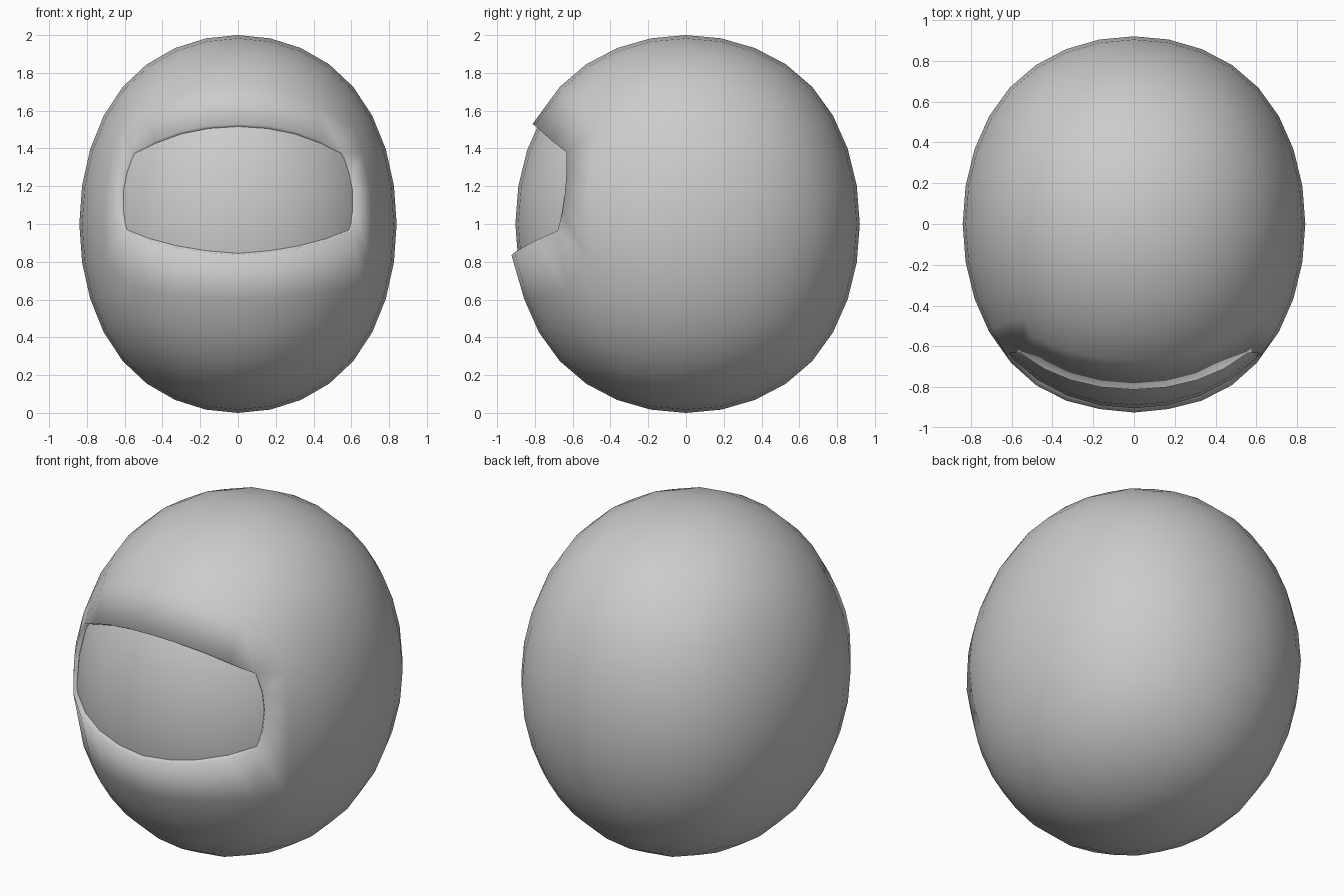
import bpy, bmesh
from mathutils import Vector

if "Cube" in bpy.data.objects:
    bpy.data.objects.remove(bpy.data.objects["Cube"])

HALF = Vector((0.84, 0.92, 1.0))


def rounded_block(name, half):
    """Cube smoothed into an ovoid, fitted to the given half sizes at the origin."""
    bpy.ops.mesh.primitive_cube_add(size=2)
    ob = bpy.context.object
    ob.name = name
    mod = ob.modifiers.new("round", 'SUBSURF')
    mod.levels = 3
    bpy.ops.object.modifier_apply(modifier=mod.name)
    r = max(v.co.x for v in ob.data.vertices)
    for v in ob.data.vertices:
        v.co = Vector((v.co.x * half.x / r, v.co.y * half.y / r, v.co.z * half.z / r))
    ob.location.z = 1
    bpy.ops.object.transform_apply(location=True, rotation=False, scale=False)
    bpy.ops.object.shade_smooth()
    return ob


# inner surface seen through the opening
rounded_block("visor", HALF * 0.982)

# outer shell with the face opening
shell = rounded_block("helmet_shell", HALF)
bm = bmesh.new()
bm.from_mesh(shell.data)


def unit(co):
    return Vector((co.x / HALF.x, co.y / HALF.y, (co.z - 1) / HALF.z))


def slope(v):
    u = unit(v.co)
    return u.z / -u.y


opening = []
for f in bm.faces:
    u = unit(f.calc_center_median())
    if u.y < 0 and abs(u.x) < -u.y and -0.21 < u.z / -u.y < 0.71:
        opening.append(f)
bmesh.ops.delete(bm, geom=opening, context='FACES')

rim = [v for v in bm.verts if v.is_boundary]
top = sorted((v for v in rim if slope(v) > 0.6), key=lambda v: v.co.x)
bottom = sorted((v for v in rim if slope(v) < -0.15), key=lambda v: v.co.x)
middle = [v for v in rim if -0.15 <= slope(v) <= 0.6]

# right half of the rim outline, mirrored to the left
top_line = [(0, -.812, 1.53), (.16, -.80, 1.52), (.31, -.765, 1.49),
            (.44, -.71, 1.44), (.56, -.632, 1.38)]
bottom_line = [(0, -.924, .835), (.17, -.907, .85), (.33, -.867, .875),
               (.48, -.79, .915), (.603, -.68, .965)]
side_line = [(.62, -.655, 1.06), (.625, -.64, 1.17), (.605, -.632, 1.28)]


def snap(verts, points, sign):
    for v, p in zip(verts, points):
        v.co = (p[0] * sign, p[1], p[2])


for s in (1, -1):
    snap(top[4:] if s > 0 else top[4::-1], top_line, s)
    snap(bottom[4:] if s > 0 else bottom[4::-1], bottom_line, s)
    snap(sorted((v for v in middle if v.co.x * s > 0), key=lambda v: v.co.z), side_line, s)

# thickness of the rim, turned inwards
edges = [e for e in bm.edges if e.is_boundary]
new = bmesh.ops.extrude_edge_only(bm, edges=edges)["geom"]
centre = Vector((0, 0, 1.1))
for v in new:
    if isinstance(v, bmesh.types.BMVert):
        v.co = centre + (v.co - centre) * 0.95
bmesh.ops.recalc_face_normals(bm, faces=bm.faces)
for f in bm.faces:
    f.smooth = True
bm.to_mesh(shell.data)
bm.free()
